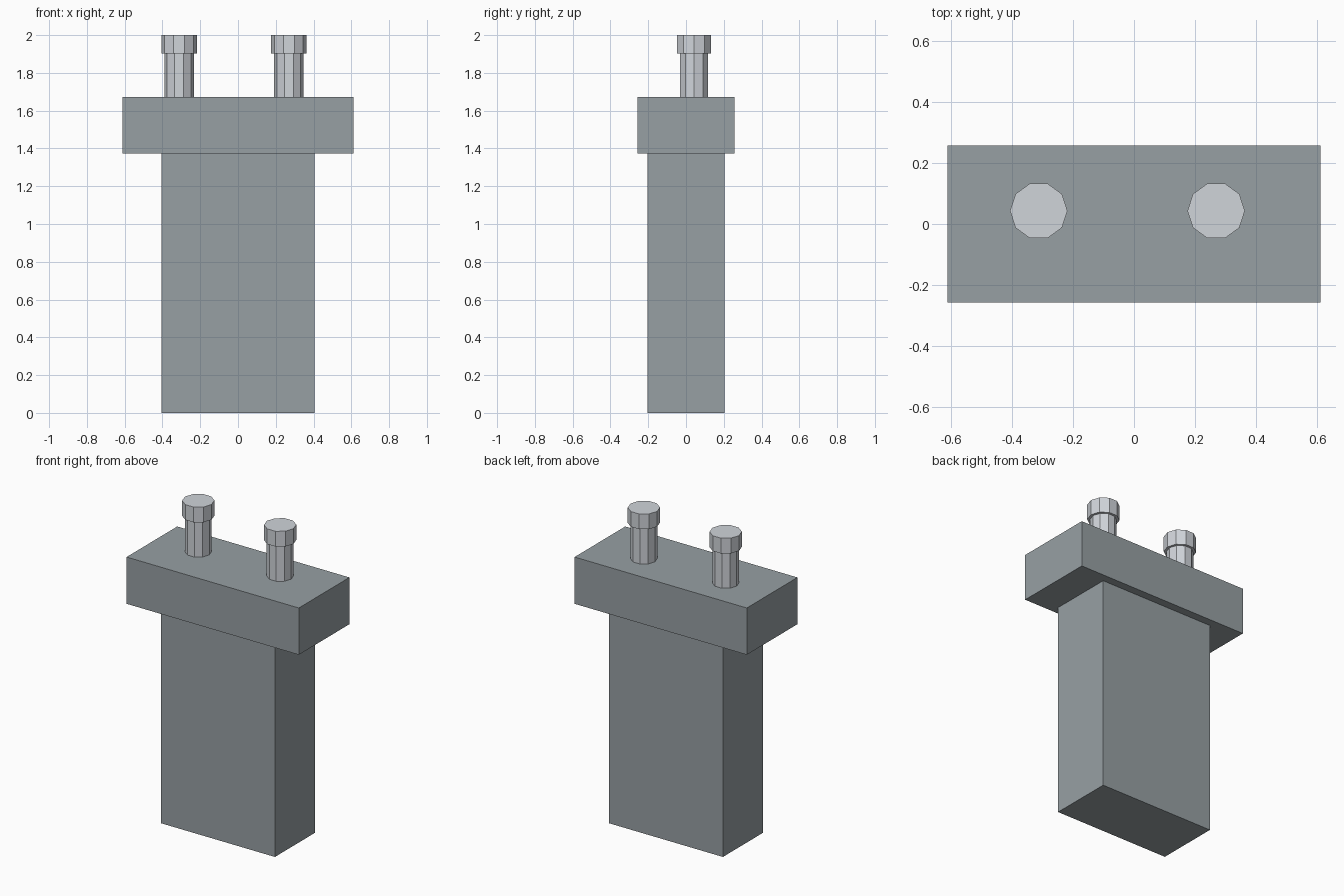
import bpy

if "Cube" in bpy.data.objects:
    bpy.data.objects.remove(bpy.data.objects["Cube"])


def material(name, r, g, b):
    mat = bpy.data.materials.new(name)
    mat.diffuse_color = (r, g, b, 1)
    mat.use_nodes = True
    mat.node_tree.nodes["Principled BSDF"].inputs["Base Color"].default_value = mat.diffuse_color
    return mat


def box(name, sx, sy, z0, z1, mat):
    bpy.ops.mesh.primitive_cube_add(size=1, location=(0, 0, (z0 + z1) / 2))
    ob = bpy.context.object
    ob.name = name
    ob.scale = (sx, sy, z1 - z0)
    bpy.ops.object.transform_apply(location=False, rotation=False, scale=True)
    ob.data.materials.append(mat)
    return ob


def prism(name, x, y, r, z0, z1, mat, sides=10):
    # Quarter turn puts a corner on the x axis
    bpy.ops.mesh.primitive_cylinder_add(
        vertices=sides, radius=r, depth=z1 - z0,
        location=(x, y, (z0 + z1) / 2), rotation=(0, 0, 1.5707963))
    ob = bpy.context.object
    ob.name = name
    ob.data.materials.append(mat)
    return ob


CAP_BOTTOM, CAP_TOP = 1.372, 1.672
HEAD_BOTTOM, TOP = 1.902, 2.0
stone = material("dark_stone", 0.31, 0.35, 0.37)
metal = material("light_metal", 0.63, 0.66, 0.70)

# Rectangular pillar and wider cap block
box("pillar", 0.81, 0.408, 0, CAP_BOTTOM, stone)
box("cap_block", 1.222, 0.513, CAP_BOTTOM, CAP_TOP, stone)

# Two ten-sided posts with wider heads, slightly off centre
for side, x in (("left", -0.312), ("right", 0.269)):
    prism(side + "_post", x, 0.043, 0.078, CAP_TOP, HEAD_BOTTOM, metal)
    prism(side + "_post_head", x, 0.043, 0.094, HEAD_BOTTOM, TOP, metal)
